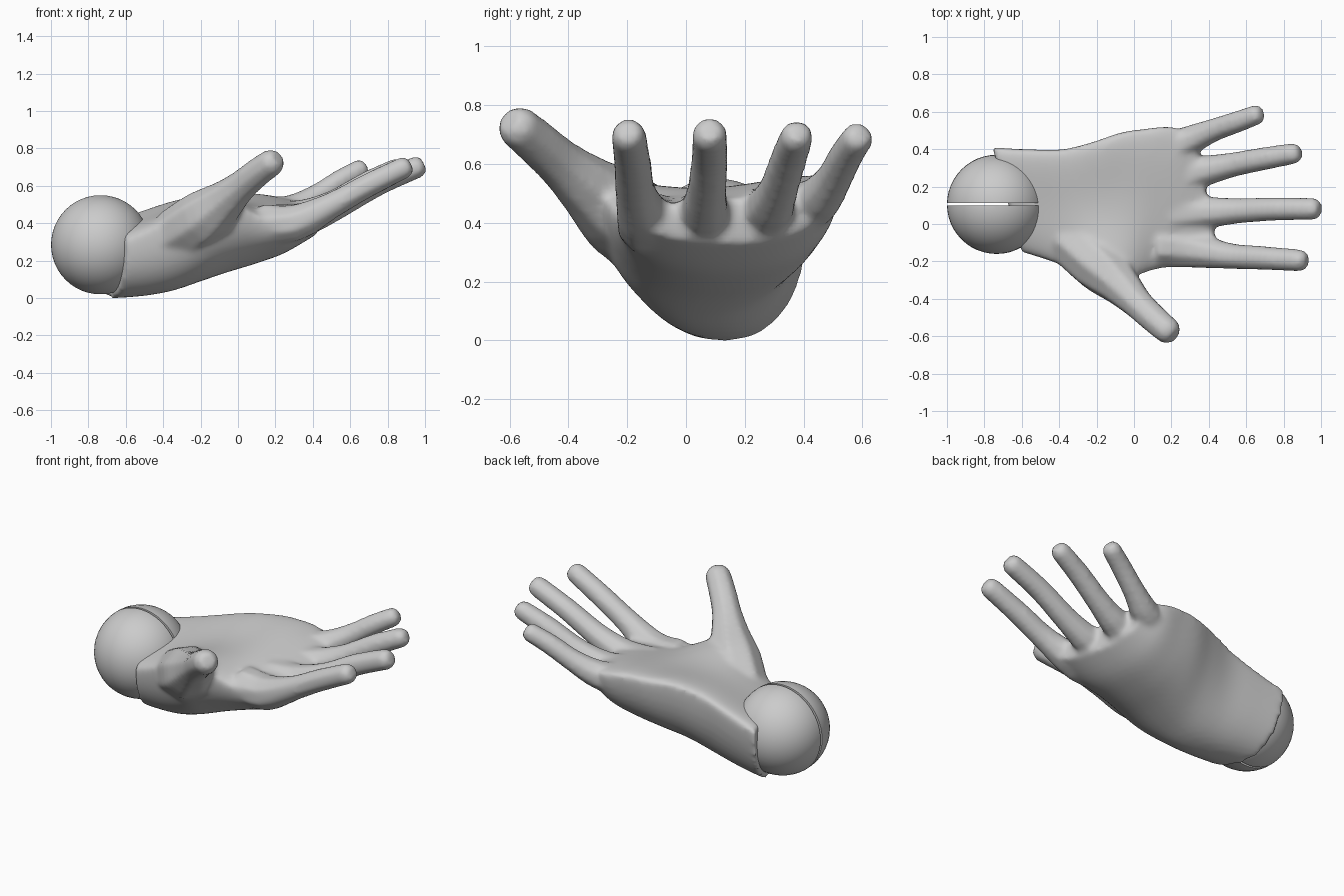
import bpy, bmesh, math
from mathutils import Vector

if "Cube" in bpy.data.objects:
    bpy.data.objects.remove(bpy.data.objects["Cube"])


def loft(bm, rings):
    """Skin a list of equal-length point rings and cap both ends."""
    vs = [[bm.verts.new(p) for p in r] for r in rings]
    n = len(vs[0])
    for a, b in zip(vs, vs[1:]):
        for i in range(n):
            j = (i + 1) % n
            bm.faces.new((a[i], a[j], b[j], b[i]))
    bm.faces.new(vs[0][::-1])
    bm.faces.new(vs[-1])


def smooth_rows(rows, steps):
    """Catmull-Rom interpolation between rows of numbers."""
    out = []
    for i in range(len(rows) - 1):
        a, b, c, d = (rows[max(i - 1, 0)], rows[i], rows[i + 1], rows[min(i + 2, len(rows) - 1)])
        for k in range(steps):
            t = k / steps
            out.append([q + 0.5 * t * (r - p + t * (2 * p - 5 * q + 4 * r - s + t * (3 * (q - r) + s - p)))
                        for p, q, r, s in zip(a, b, c, d)])
    return out + [list(rows[-1])]


def make_object(name, bm):
    bmesh.ops.recalc_face_normals(bm, faces=bm.faces[:])
    me = bpy.data.meshes.new(name)
    bm.to_mesh(me)
    bm.free()
    ob = bpy.data.objects.new(name, me)
    bpy.context.collection.objects.link(ob)
    return ob


def palm_ring(x, yl, zl, yr, zr, zb, zm, skew):
    """Cupped cross-section: rounded back of the hand, hollow palm."""
    mid, half = (yl + yr) / 2, (yr - yl) / 2
    pts = []
    for i in range(25):                       # rounded underside
        a = math.pi * i / 24
        c, s = math.cos(a), max(math.sin(a), 0)
        y = mid - half * math.copysign(abs(c) ** 0.9, c)
        rim = zl + (zr - zl) * (y - yl) / (yr - yl)
        pts.append((y, rim + (zb - rim) * s ** 0.9))
    for i in range(1, 16):                    # palm surface
        t = 1 - i / 16
        y = yl + (yr - yl) * t
        rim = zl + (zr - zl) * t
        w = math.sin(math.pi * t) ** 1.2
        pts.append((y, rim + (zm - (zl + zr) / 2) * w + 0.035 * math.sin(math.pi * t) ** 0.5 * (1 - w)))
    return [Vector((x - skew * (y - 0.1), y, z)) for y, z in pts]


def finger(bm, path):
    """Tapered eight-sided tube with a blunt tip; path holds (x, y, z, radius)."""
    path = smooth_rows(path, 3)
    pts = [Vector(p[:3]) for p in path]
    rad = [p[3] for p in path]
    d = (pts[-1] - pts[-2]).normalized()
    tip = pts[-1]
    pts[-1:] = [tip - d * rad[-1] * 0.5, tip]
    rad[-1:] = [rad[-1], rad[-1] * 0.65]
    rings = []
    for i, p in enumerate(pts):
        t = (pts[min(i + 1, len(pts) - 1)] - pts[max(i - 1, 0)]).normalized()
        side = t.cross(Vector((0, 0, 1))).normalized()
        up = side.cross(t)
        rings.append([p + rad[i] * (side * math.cos(k * math.pi / 4 + 0.39) + up * math.sin(k * math.pi / 4 + 0.39))
                      for k in range(8)])
    loft(bm, rings)


# Hand: palm, four fingers and thumb, fused into one smooth skin
sections = [
    (-0.67, -0.15, 0.31, 0.41, 0.38, -0.002, 0.37, 0.28),
    (-0.50, -0.20, 0.38, 0.40, 0.44, 0.012, 0.43, 0.20),
    (-0.35, -0.25, 0.45, 0.40, 0.50, 0.04, 0.48, 0.10),
    (-0.20, -0.31, 0.53, 0.44, 0.54, 0.09, 0.51, 0.05),
    (-0.05, -0.29, 0.51, 0.49, 0.55, 0.14, 0.52, 0.05),
    (0.10, -0.24, 0.43, 0.51, 0.55, 0.185, 0.52, 0.08),
    (0.25, -0.225, 0.41, 0.52, 0.53, 0.24, 0.51, 0.12),
    (0.40, -0.18, 0.43, 0.48, 0.50, 0.33, 0.48, 0.20),
]
fingers = [
    [(0.12, -0.12, 0.40, 0.11), (0.30, -0.135, 0.40, 0.105), (0.50, -0.17, 0.495, 0.074),
     (0.70, -0.182, 0.605, 0.067), (0.925, -0.198, 0.715, 0.062)],
    [(0.20, 0.05, 0.41, 0.10), (0.37, 0.06, 0.425, 0.092), (0.55, 0.07, 0.50, 0.072),
     (0.76, 0.08, 0.615, 0.066), (0.995, 0.08, 0.715, 0.062)],
    [(0.20, 0.24, 0.42, 0.10), (0.36, 0.28, 0.445, 0.089), (0.52, 0.315, 0.515, 0.07),
     (0.70, 0.35, 0.62, 0.065), (0.89, 0.383, 0.71, 0.058)],
    [(0.12, 0.38, 0.45, 0.09), (0.28, 0.44, 0.47, 0.085), (0.42, 0.50, 0.545, 0.066),
     (0.55, 0.545, 0.63, 0.061), (0.685, 0.595, 0.705, 0.056)],
    [(-0.34, -0.08, 0.33, 0.15), (-0.18, -0.22, 0.43, 0.155), (-0.07, -0.33, 0.52, 0.115),
     (0.02, -0.425, 0.60, 0.087), (0.11, -0.51, 0.675, 0.08), (0.215, -0.60, 0.75, 0.074)],
]
bm = bmesh.new()
loft(bm, [palm_ring(*s) for s in smooth_rows(sections, 4)])
for f in fingers:
    finger(bm, f)
hand = make_object("hand", bm)
rm = hand.modifiers.new("fuse", 'REMESH')
rm.mode = 'VOXEL'
rm.voxel_size = 0.015
rm.use_smooth_shade = True
sm = hand.modifiers.new("soften", 'SMOOTH')
sm.factor = 0.5
sm.iterations = 10

# Wrist ball: two half spheres with a narrow gap between them
CENTRE = Vector((-0.735, 0.105, 0.285))
for name, side in (("ball_half_front", -1), ("ball_half_back", 1)):
    bm = bmesh.new()
    bmesh.ops.create_uvsphere(bm, u_segments=48, v_segments=24, radius=0.265)
    bmesh.ops.translate(bm, verts=bm.verts[:], vec=CENTRE)
    cut = bmesh.ops.bisect_plane(bm, geom=bm.verts[:] + bm.edges[:] + bm.faces[:],
                                 plane_co=CENTRE + Vector((0, side * 0.007, 0)),
                                 plane_no=(0, -side, 0), clear_outer=True)
    rim = [e for e in cut["geom_cut"] if isinstance(e, bmesh.types.BMEdge)]
    bmesh.ops.contextual_create(bm, geom=rim)
    ob = make_object(name, bm)
    bpy.ops.object.select_all(action='DESELECT')
    ob.select_set(True)
    bpy.context.view_layer.objects.active = ob
    bpy.ops.object.shade_smooth_by_angle(angle=math.radians(40))
